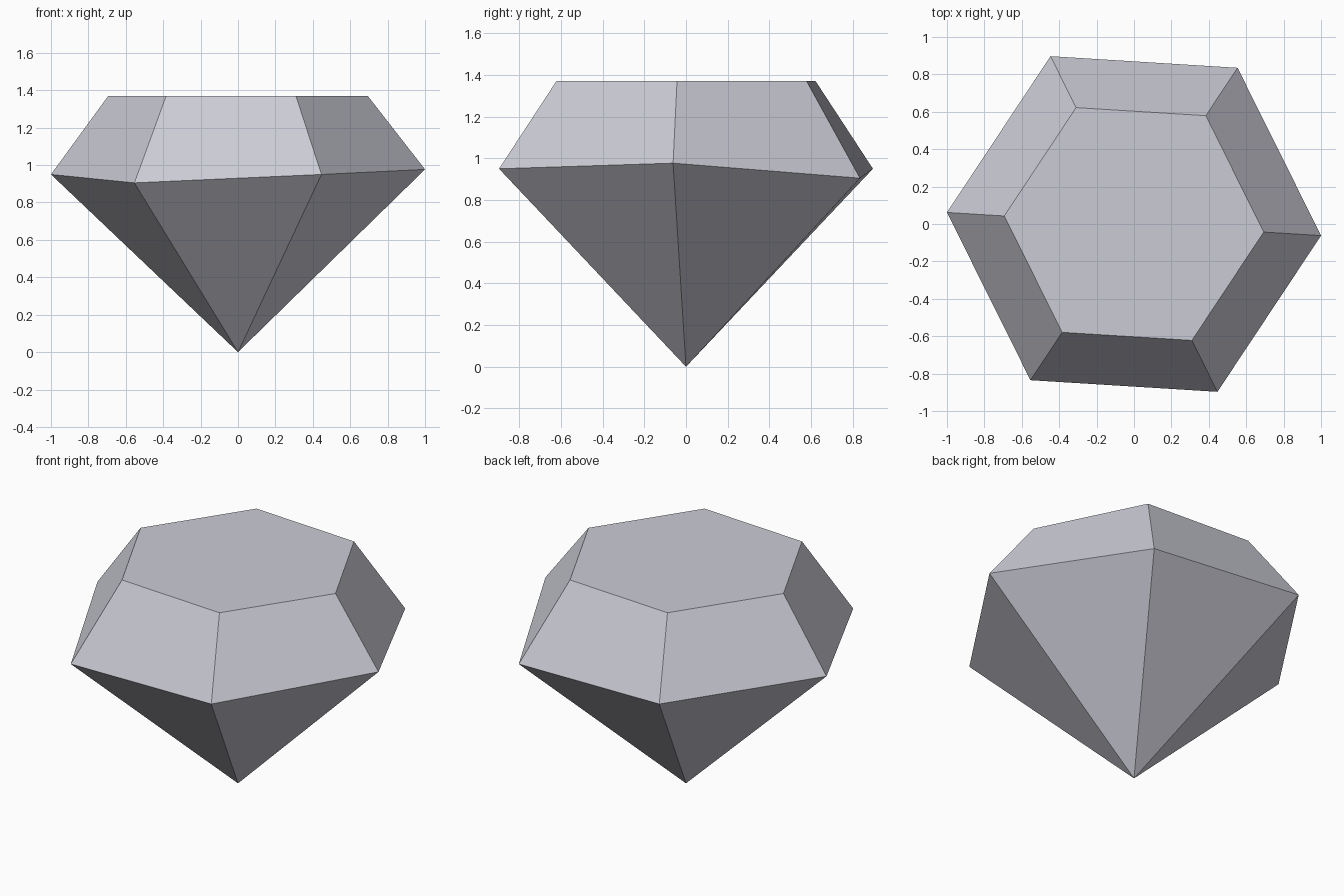
import bpy, bmesh, math

if "Cube" in bpy.data.objects:
    bpy.data.objects.remove(bpy.data.objects["Cube"])

TURN = math.radians(-3.55)                          # slight twist of the hexagon
GIRDLE_Z = [0.977, 0.905, 0.95, 0.95, 0.905, 0.95]  # uneven hand-cut girdle heights
TABLE_Z = 1.37


def ring(bm, radius, heights):
    """Six vertices around z, starting near +x."""
    return [bm.verts.new((radius * math.cos(TURN + i * math.pi / 3),
                          radius * math.sin(TURN + i * math.pi / 3), z))
            for i, z in enumerate(heights)]


bm = bmesh.new()
tip = bm.verts.new((0, 0, 0))
girdle = ring(bm, 1.002, GIRDLE_Z)
table = ring(bm, 0.695, [TABLE_Z] * 6)

# Pavilion facets below the girdle, crown facets above it
for i in range(6):
    j = (i + 1) % 6
    bm.faces.new((tip, girdle[j], girdle[i]))
    bm.faces.new((girdle[i], girdle[j], table[j], table[i]))

# Flat table on top
bm.faces.new(table)
bmesh.ops.recalc_face_normals(bm, faces=bm.faces)

mesh = bpy.data.meshes.new("gem")
bm.to_mesh(mesh)
bm.free()

# One pale grey stone colour
stone = bpy.data.materials.new("pale grey stone")
stone.diffuse_color = (0.6, 0.6, 0.67, 1)
stone.use_nodes = True
stone.node_tree.nodes["Principled BSDF"].inputs["Base Color"].default_value = stone.diffuse_color
mesh.materials.append(stone)

gem = bpy.data.objects.new("gem", mesh)
bpy.context.collection.objects.link(gem)
